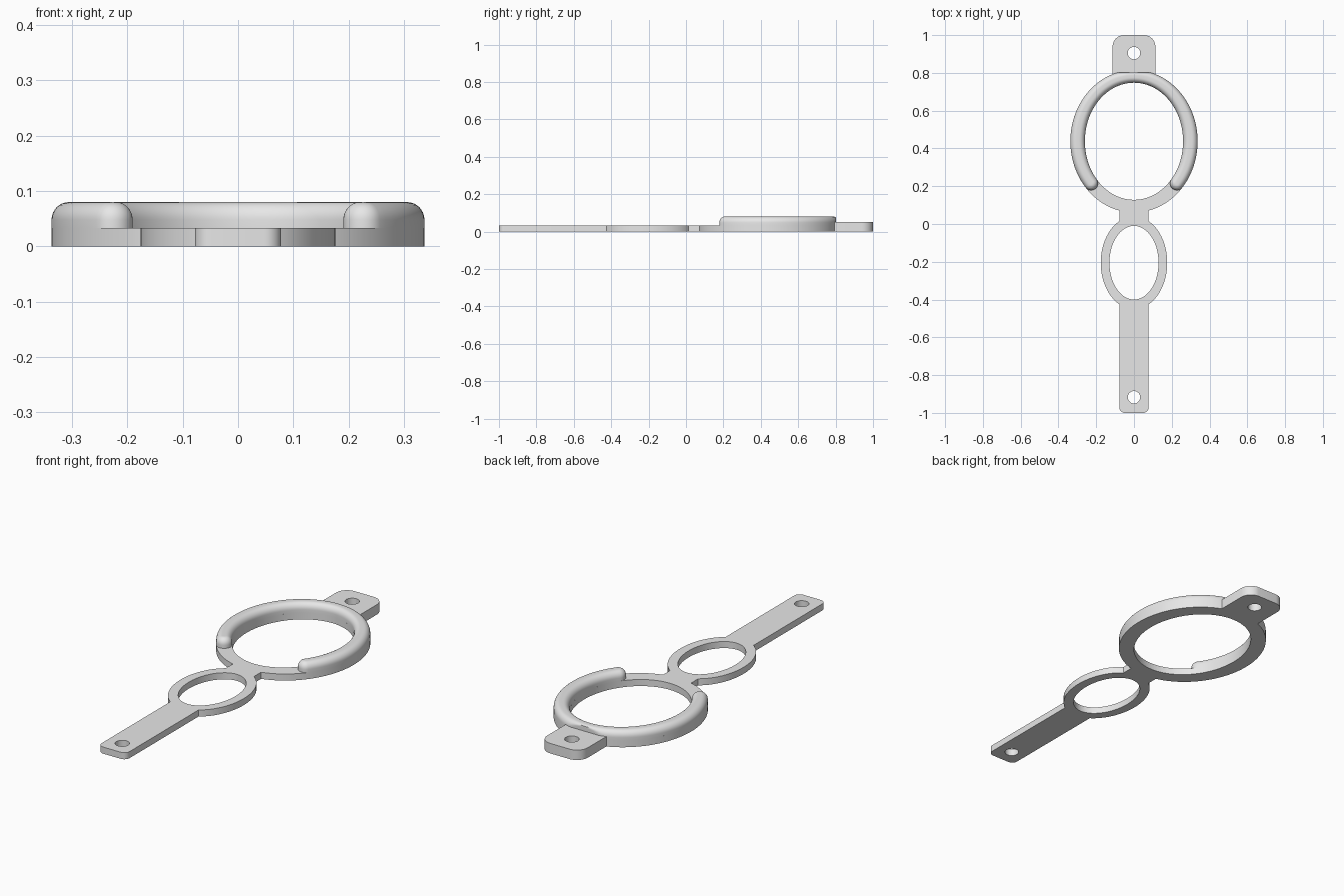
import bpy, bmesh
from math import acos, cos, sin, pi, radians
from mathutils import Vector

cube = bpy.data.objects.get("Cube")
if cube:
    bpy.data.objects.remove(cube)

grey = bpy.data.materials.new("light_grey")
grey.use_nodes = True
grey.diffuse_color = (0.8, 0.8, 0.8, 1)
grey.node_tree.nodes["Principled BSDF"].inputs["Base Color"].default_value = (0.8, 0.8, 0.8, 1)

PLATE = 0.033      # thickness of the flat strip
TAB = 0.05         # thickness of the end tab
TOP = 0.08         # top of the raised rim
CUT_Y = 0.803      # rim is trimmed flat here, against the tab
HALF_W = 0.078     # half width of strip and neck
BIG, BIG_IN, BIG_OUT = (0, 0.438), (0.26, 0.31), (0.337, 0.377)
SMALL, SMALL_IN, SMALL_OUT = (0, -0.205), (0.13, 0.195), (0.176, 0.245)


def arc(centre, radii, start, end, steps):
    angles = [start + (end - start) * i / steps for i in range(steps + 1)]
    return [Vector((centre[0] + radii[0] * cos(a), centre[1] + radii[1] * sin(a))) for a in angles]


def ellipse(centre, radii, steps=96):
    return arc(centre, radii, 0, 2 * pi, steps)[:-1]


def mirrored(half):
    """Close a right-hand outline with its left-hand reflection."""
    return half + [Vector((-p.x, p.y)) for p in reversed(half) if p.x > 1e-4]


def finish(bm, name):
    bmesh.ops.recalc_face_normals(bm, faces=bm.faces)
    mesh = bpy.data.meshes.new(name)
    bm.to_mesh(mesh)
    bm.free()
    mesh.materials.append(grey)
    obj = bpy.data.objects.new(name, mesh)
    bpy.context.collection.objects.link(obj)
    bpy.ops.object.select_all(action='DESELECT')
    obj.select_set(True)
    bpy.context.view_layer.objects.active = obj
    bpy.ops.object.shade_smooth_by_angle(angle=radians(30))
    return obj


def prism(name, loops, height):
    """Fill an outline with holes and extrude it upward."""
    bm = bmesh.new()
    for loop in loops:
        verts = [bm.verts.new((p.x, p.y, 0)) for p in loop]
        for i, v in enumerate(verts):
            bm.edges.new((v, verts[i - 1]))
    bmesh.ops.triangle_fill(bm, edges=bm.edges[:], use_beauty=True, normal=(0, 0, 1))
    raised = bmesh.ops.extrude_face_region(bm, geom=bm.faces[:], use_keep_orig=True)
    moved = [g for g in raised["geom"] if isinstance(g, bmesh.types.BMVert)]
    bmesh.ops.translate(bm, verts=moved, vec=(0, 0, height))
    return finish(bm, name)


# Flat strip with both rings and the screw hole
t_small = acos(HALF_W / SMALL_OUT[0])
t_big = acos(HALF_W / BIG_OUT[0])
half = arc((HALF_W - 0.03, -0.97), (0.03, 0.03), -pi / 2, 0, 8)
half += arc(SMALL, SMALL_OUT, -t_small, t_small, 40)
half += [Vector((p.x, min(p.y, CUT_Y))) for p in arc(BIG, BIG_OUT, -t_big, pi / 2, 60)]
prism("base_strip", [mirrored(half), ellipse(BIG, BIG_IN), ellipse(SMALL, SMALL_IN),
                     ellipse((0, -0.917), (0.033, 0.033), 32)], PLATE)

# Thicker tab at the back
half = [Vector((0.113, 0.785))] + arc((0.053, 0.94), (0.06, 0.06), 0, pi / 2, 12)
prism("end_tab", [mirrored(half), ellipse((0, 0.905), (0.033, 0.033), 32)], TAB)

# Raised rounded rim: half profile from the outer foot to the middle of the top
side = [(1, PLATE)] + [(0.2 + 0.8 * cos(i * pi / 16), 0.048 + (TOP - 0.048) * sin(i * pi / 16))
                       for i in range(9)] + [(0, TOP)]
full = side + [(-u, z) for u, z in reversed(side[:-1])]

bm = bmesh.new()


def section(centre, reach, profile):
    verts = []
    for u, z in profile:
        p = centre + reach * u
        verts.append(bm.verts.new((p.x, min(p.y, CUT_Y), z)))
    return verts


def skin(rows):
    for a, b in zip(rows, rows[1:]):
        for i in range(len(a) - 1):
            bm.faces.new((a[i], a[i + 1], b[i + 1], b[i]))


start, end = radians(-40.5), radians(220.5)
inner = arc(BIG, BIG_IN, start, end, 96)
outer = arc(BIG, BIG_OUT, start, end, 96)
centres = [(a + b) / 2 for a, b in zip(inner, outer)]
reaches = [(b - a) / 2 for a, b in zip(inner, outer)]
skin([section(c, r, full) for c, r in zip(centres, reaches)])

# Domed ends of the rim
for index, turn in ((0, -1), (-1, 1)):
    r = reaches[index]
    ahead = Vector((-r.y, r.x)) * turn
    skin([section(centres[index], r * cos(i * pi / 16) + ahead * sin(i * pi / 16), side)
          for i in range(17)])
bmesh.ops.remove_doubles(bm, verts=bm.verts, dist=1e-5)
bmesh.ops.dissolve_degenerate(bm, edges=bm.edges, dist=1e-5)
finish(bm, "raised_rim")
